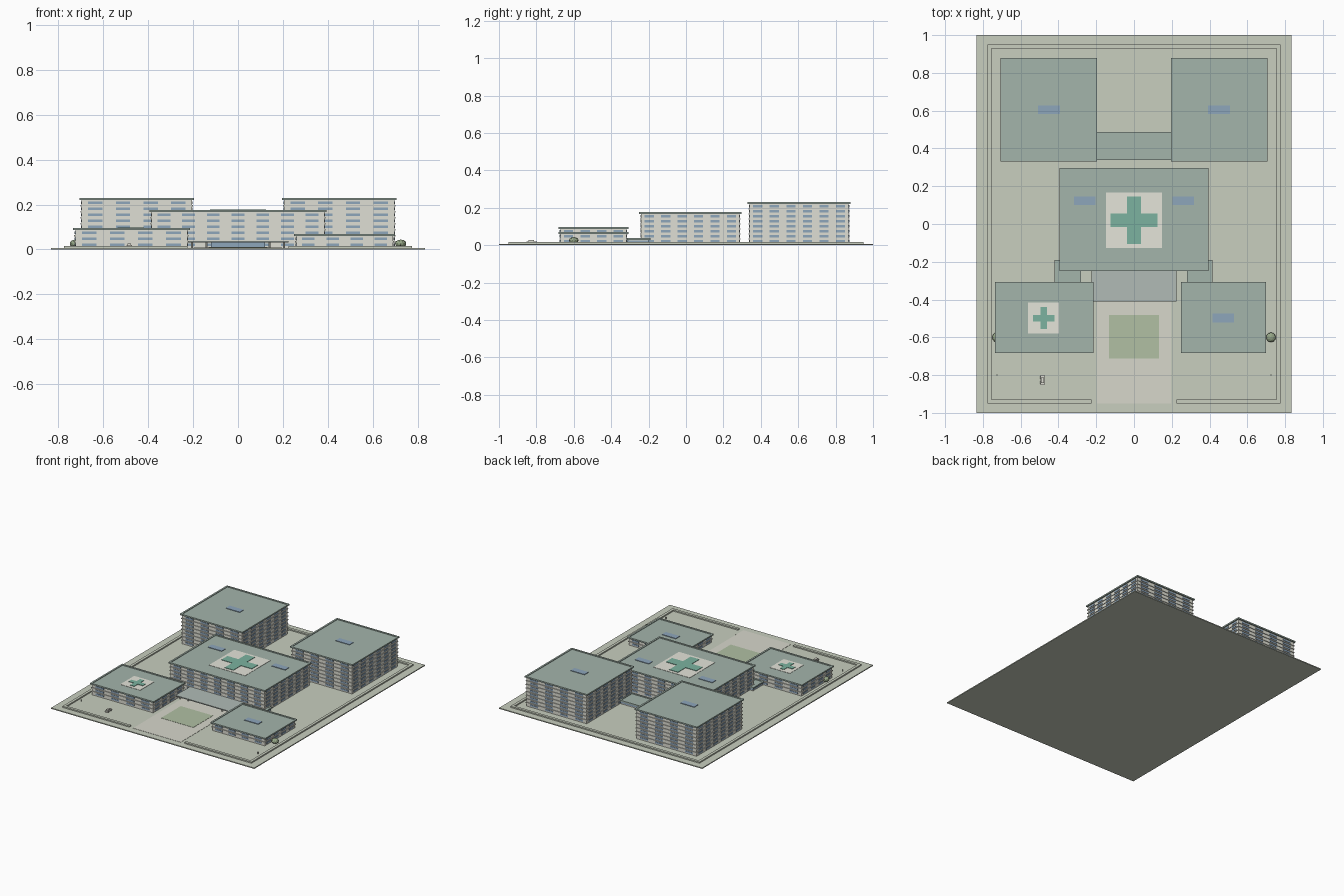
import bpy, bmesh, math
from mathutils import Matrix

if "Cube" in bpy.data.objects:
    bpy.data.objects.remove(bpy.data.objects["Cube"])

def mat(name, r, g, b):
    m = bpy.data.materials.new(name)
    m.diffuse_color = (r, g, b, 1)
    m.use_nodes = True
    m.node_tree.nodes["Principled BSDF"].inputs["Base Color"].default_value = m.diffuse_color
    return m

GROUND = mat("ground_green", .58, .62, .52)
PATH = mat("paving", .68, .68, .60)
LAWN = mat("lawn_green", .44, .53, .37)
WALL = mat("wall_cream", .74, .74, .66)
ROOF = mat("roof_green", .37, .46, .41)
CANOPY = mat("canopy_grey", .44, .50, .47)
GLASS = mat("glass_blue", .27, .38, .50)
CROSS = mat("cross_green", .20, .45, .35)
PAD = mat("pad_cream", .78, .78, .70)
LEAF = mat("leaf_green", .30, .38, .24)
DARK = mat("dark_grey", .2, .2, .19)
G = 0.007           # ground level
FLOOR = 0.0268      # storey height

def boxes(name, material, items):
    """One object from boxes given as (x0, x1, y0, y1, z0, z1)."""
    bm = bmesh.new()
    for x0, x1, y0, y1, z0, z1 in items:
        m = (Matrix.Translation(((x0 + x1) / 2, (y0 + y1) / 2, (z0 + z1) / 2))
             @ Matrix.Diagonal((x1 - x0, y1 - y0, z1 - z0, 1)))
        bmesh.ops.create_cube(bm, size=1, matrix=m)
    me = bpy.data.meshes.new(name)
    bm.to_mesh(me)
    bm.free()
    me.materials.append(material)
    ob = bpy.data.objects.new(name, me)
    bpy.context.collection.objects.link(ob)
    return ob

def ring(x0, x1, y0, y1, z0, z1, t):
    return [(x0, x1, y0, y0 + t, z0, z1), (x0, x1, y1 - t, y1, z0, z1),
            (x0, x0 + t, y0 + t, y1 - t, z0, z1), (x1 - t, x1, y0 + t, y1 - t, z0, z1)]

def building(name, x0, x1, y0, y1, floors, nx, ny):
    """Walls, storey ledges, window rows and roof; returns roof height."""
    top = G + floors * FLOOR
    i = 0.010                                   # wall inset from roof edge
    a, b, c, d = x0 + i, x1 - i, y0 + i, y1 - i
    boxes(name + "_walls", WALL, [(a, b, c, d, G - .002, top)])
    e = 0.005
    boxes(name + "_ledges", WALL,
          [(a - e, b + e, c - e, d + e, G + k * FLOOR - .003, G + k * FLOOR + .003)
           for k in range(1, floors)])
    w, p = [], 0.003
    for k in range(floors):
        z0 = G + k * FLOOR + .008
        z1 = z0 + .012
        for n in range(nx):
            m = a + (n + .5) * (b - a) / nx
            h = .26 * (b - a) / nx
            w += [(m - h, m + h, c - p, c + .002, z0, z1), (m - h, m + h, d - .002, d + p, z0, z1)]
        for n in range(ny):
            m = c + (n + .5) * (d - c) / ny
            h = .28 * (d - c) / ny
            w += [(a - p, a + .002, m - h, m + h, z0, z1), (b - .002, b + p, m - h, m + h, z0, z1)]
    boxes(name + "_windows", GLASS, w)
    roof(name, x0, x1, y0, y1, top)
    return top + .005

def roof(name, x0, x1, y0, y1, top):
    boxes(name + "_roof", ROOF, [(x0, x1, y0, y1, top - .001, top + .005)])
    boxes(name + "_parapet", ROOF, ring(x0, x1, y0, y1, top + .004, top + .009, .013))

def skylight(name, x, y, z):
    boxes(name, GLASS, [(x - .057, x + .057, y - .023, y + .023, z - .001, z + .004)])

def roof_cross(name, x, y, z, pad, arm, half):
    boxes(name + "_pad", PAD, [(x - pad, x + pad, y - pad, y + pad, z - .001, z + .002)])
    boxes(name + "_cross", CROSS, [(x - half, x + half, y - arm, y + arm, z, z + .005),
                                   (x - arm, x - half, y - half, y + half, z, z + .005),
                                   (x + half, x + arm, y - half, y + half, z, z + .005)])

# Site
boxes("ground", GROUND, [(-.833, .833, -1, 1, 0, G)])
boxes("entrance_path", PATH, [(-.195, .195, -.95, -.25, G - .001, G + .0015)])
boxes("lawn", LAWN, [(-.132, .132, -.712, -.482, G, G + .003)])
zw = .016
boxes("boundary_wall", GROUND, [
    (-.775, .775, .93, .95, G - .001, zw),
    (-.775, -.755, -.93, .93, G - .001, zw), (.755, .775, -.93, .93, G - .001, zw),
    (-.775, -.225, -.95, -.93, G - .001, zw), (.225, .775, -.95, -.93, G - .001, zw)])

# Main blocks
for side, s in (("left", -1), ("right", 1)):
    xs = sorted((s * .195, s * .707))
    z = building("tower_" + side, xs[0], xs[1], .33, .88, 8, 4, 6)
    skylight("tower_skylight_" + side, s * .45, .605, z)
z = building("main_block", -.395, .395, -.25, .297, 6, 7, 6)
roof_cross("main_block", 0, .02, z, .148, .125, .036)
for side, s in (("left", -1), ("right", 1)):
    skylight("main_skylight_" + side, s * .26, .123, z)
z = building("front_wing_left", -.735, -.215, -.682, -.308, 3, 4, 4)
roof_cross("front_wing_left", -.478, -.498, z, .082, .058, .017)
z = building("front_wing_right", .25, .70, -.682, -.308, 2, 4, 4)
skylight("front_wing_skylight", .473, -.498, z)

# Connecting corridors
for name, x0, x1, y0, y1 in (("back_link", -.21, .21, .34, .487),
                             ("front_link_left", -.42, -.28, -.32, -.19),
                             ("front_link_right", .28, .415, -.32, -.19)):
    boxes(name + "_walls", WALL, [(x0 + .01, x1 - .01, y0 + .01, y1 - .01, G - .001, .03)])
    boxes(name + "_windows", GLASS, [(x0 + .007, x1 - .007, y0 + .007, y1 - .007, .014, .024)])
    roof(name, x0, x1, y0, y1, .029)

# Entrance lobby and canopy
boxes("lobby_glass", GLASS, [(-.12, .12, -.32, -.235, G, .031)])
boxes("entrance_canopy", CANOPY, [(-.225, .225, -.41, -.238, .030, .037)])
for i, s in enumerate((-1, 1)):
    for x in (.14, .205):
        bpy.ops.mesh.primitive_cylinder_add(vertices=8, radius=.005, depth=.026,
                                            location=(s * x, -.385, .019))
        bpy.context.object.name = "canopy_column"
        bpy.context.object.data.materials.append(WALL)

# Trees and lamp posts
for s in (-1, 1):
    x = s * .725
    bpy.ops.mesh.primitive_cylinder_add(vertices=6, radius=.005, depth=.02, location=(x, -.6, .014))
    bpy.context.object.name = "tree_trunk"
    bpy.context.object.data.materials.append(DARK)
    bpy.ops.mesh.primitive_ico_sphere_add(subdivisions=2, radius=.026, location=(x, -.6, .026))
    bpy.context.object.name = "tree_crown"
    bpy.context.object.scale.z = .7
    bpy.context.object.data.materials.append(LEAF)
    boxes("lamp_post", DARK, [(x - .002, x + .002, -.802, -.798, G, .022)])

# Small parked car
boxes("car_body", WALL, [(-.495, -.475, -.852, -.800, .010, .019)])
boxes("car_cabin", WALL, [(-.493, -.477, -.842, -.812, .018, .027)])
for s in (-1, 1):
    for y in (-.840, -.812):
        bpy.ops.mesh.primitive_cylinder_add(vertices=10, radius=.005, depth=.004,
                                            location=(-.485 + s * .01, y, .012),
                                            rotation=(0, math.pi / 2, 0))
        bpy.context.object.name = "car_wheel"
        bpy.context.object.data.materials.append(DARK)
